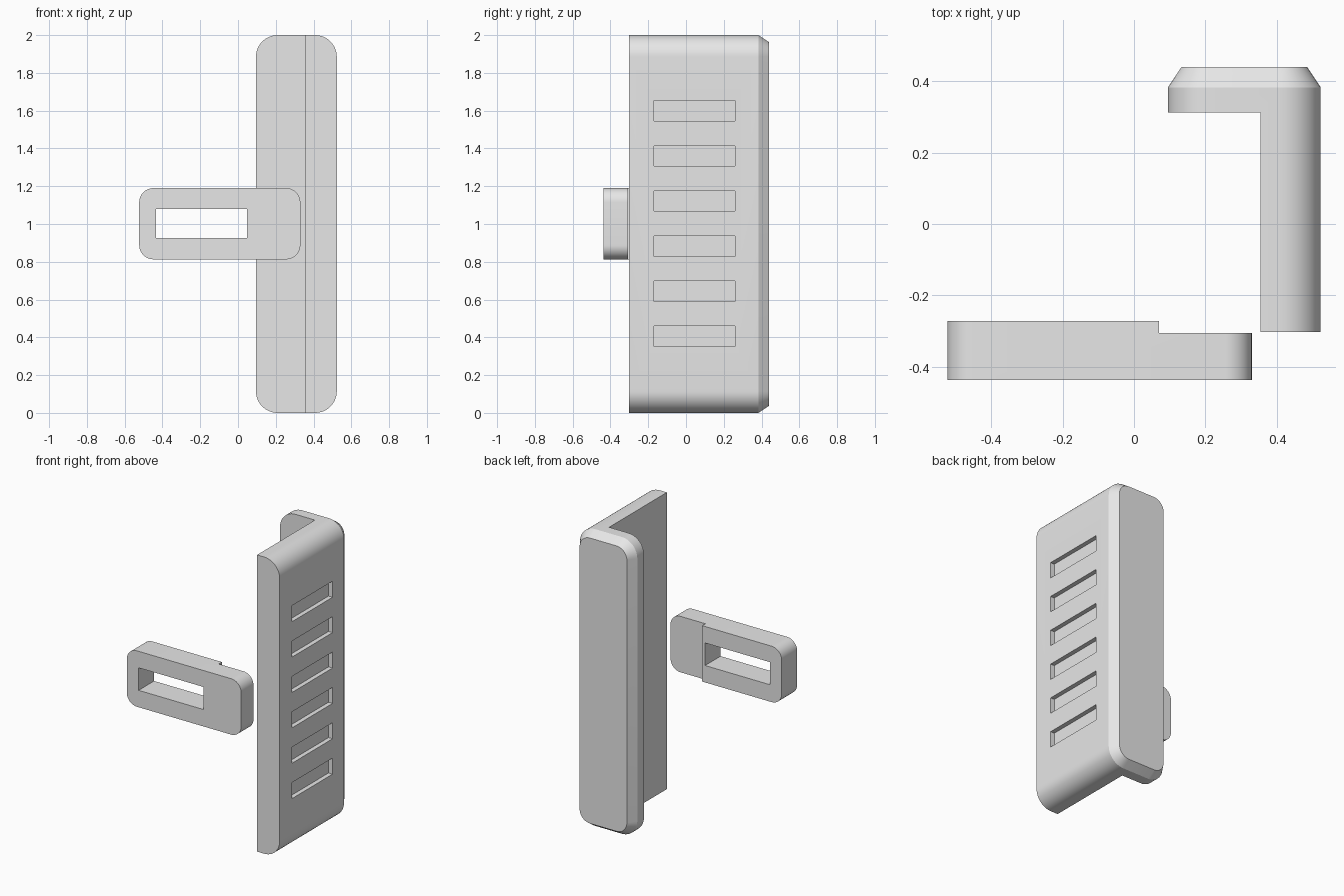
import bpy, bmesh
from math import sin, cos, pi

if "Cube" in bpy.data.objects:
    bpy.data.objects.remove(bpy.data.objects["Cube"], do_unlink=True)

GREY = (0.8, 0.8, 0.8, 1.0)
grey = bpy.data.materials.new("plain_grey")
grey.use_nodes = True
grey.diffuse_color = GREY
grey.node_tree.nodes["Principled BSDF"].inputs["Base Color"].default_value = GREY


def add_object(name, bm):
    bmesh.ops.recalc_face_normals(bm, faces=bm.faces)
    mesh = bpy.data.meshes.new(name)
    bm.to_mesh(mesh)
    bm.free()
    obj = bpy.data.objects.new(name, mesh)
    bpy.context.collection.objects.link(obj)
    mesh.materials.append(grey)
    return obj


def rounded_rect(x0, x1, z0, z1, r, steps=12):
    """Rounded rectangle outline in the xz plane."""
    corners = [(x1 - r, z1 - r), (x0 + r, z1 - r), (x0 + r, z0 + r), (x1 - r, z0 + r)]
    return [(cx + r * cos((q + i / steps) * pi / 2), cz + r * sin((q + i / steps) * pi / 2))
            for q, (cx, cz) in enumerate(corners) for i in range(steps + 1)]


def rounded_block(name, x0, x1, z0, z1, r, sections):
    """Loft a rounded rectangle through (y, inset) sections."""
    bm = bmesh.new()
    rings = [[bm.verts.new((x, y, z)) for x, z in
              rounded_rect(x0 + d, x1 - d, z0 + d, z1 - d, r - d)] for y, d in sections]
    bm.faces.new(rings[0])
    bm.faces.new(rings[-1])
    for a, b in zip(rings, rings[1:]):
        for i in range(len(a)):
            j = (i + 1) % len(a)
            bm.faces.new((a[i], a[j], b[j], b[i]))
    return add_object(name, bm)


def cut_boxes(obj, boxes):
    """Subtract boxes given as (x0, x1, y0, y1, z0, z1)."""
    cutters = []
    for x0, x1, y0, y1, z0, z1 in boxes:
        bm = bmesh.new()
        bmesh.ops.create_cube(bm, size=1)
        for v in bm.verts:
            v.co = (x1 if v.co.x > 0 else x0, y1 if v.co.y > 0 else y0, z1 if v.co.z > 0 else z0)
        cutter = add_object("cutter", bm)
        cutter.hide_render = True
        cutters.append(cutter)
        mod = obj.modifiers.new("cut", "BOOLEAN")
        mod.operation = "DIFFERENCE"
        mod.solver = "EXACT"
        mod.object = cutter
    bpy.context.view_layer.update()
    graph = bpy.context.evaluated_depsgraph_get()
    mesh = bpy.data.meshes.new_from_object(obj.evaluated_get(graph))
    obj.modifiers.clear()
    obj.data = mesh
    for cutter in cutters:
        bpy.data.objects.remove(cutter, do_unlink=True)


def shade(obj):
    bpy.ops.object.select_all(action="DESELECT")
    obj.select_set(True)
    bpy.context.view_layer.objects.active = obj
    bpy.ops.object.shade_smooth_by_angle(angle=pi / 7)


# Tall angled cover: bevelled back flange, side web and six blind slots
cover = rounded_block("angled_cover", 0.095, 0.523, 0, 2, 0.115,
                      [(-0.303, 0), (0.383, 0), (0.44, 0.038)])
inner_space = (0, 0.355, -0.5, 0.312, -0.1, 2.1)
slots = [(0.493, 0.6, -0.17, 0.26, 0.352 + 0.2385 * i, 0.46 + 0.2385 * i) for i in range(6)]
cut_boxes(cover, [inner_space] + slots)
shade(cover)

# Separate latch plate: long window and a stepped-down end
latch = rounded_block("latch_plate", -0.523, 0.33, 0.813, 1.19, 0.075,
                      [(-0.437, 0), (-0.272, 0)])
window = (-0.435, 0.048, -0.6, -0.1, 0.927, 1.079)
step = (0.07, 0.5, -0.306, -0.1, 0.7, 1.3)
cut_boxes(latch, [window, step])
shade(latch)
